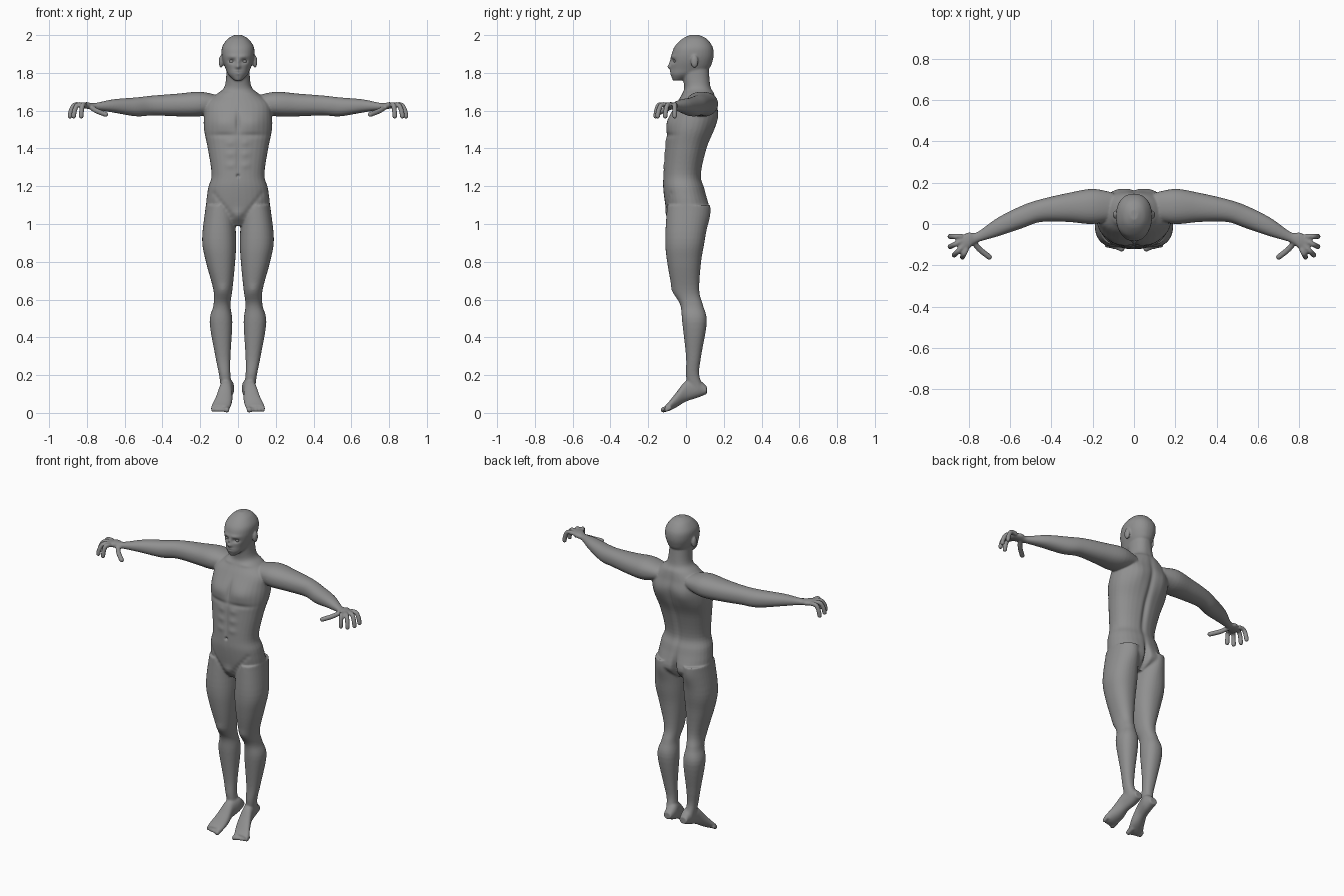
import bpy
import bmesh
from math import cos, sin, pi, exp, copysign
from mathutils import Vector, Matrix

if "Cube" in bpy.data.objects:
    bpy.data.objects.remove(bpy.data.objects["Cube"], do_unlink=True)

GREY = (.28, .28, .28, 1)
skin = bpy.data.materials.new("clay grey")
skin.use_nodes = True
skin.diffuse_color = GREY
skin.node_tree.nodes["Principled BSDF"].inputs["Base Color"].default_value = GREY

SIDES = 32
STEPS = 5
ROUNDNESS = .9
bm = bmesh.new()


def smooth_rows(rows):
    """Catmull-Rom interpolation between rows of numbers."""
    rows = list(rows)
    padded = rows[:1] + rows + rows[-1:]
    out = []
    for quad in zip(padded, padded[1:], padded[2:], padded[3:]):
        for k in range(STEPS):
            t = k / STEPS
            out.append([b + t * (c - a + t * (2 * a - 5 * b + 4 * c - d
                        + t * (3 * b - a - 3 * c + d))) / 2
                        for a, b, c, d in zip(*quad)])
    return out + rows[-1:]


def circle():
    for i in range(SIDES):
        angle = 2 * pi * i / SIDES
        yield cos(angle), sin(angle)


def skin_rings(rings):
    """Bridge consecutive rings of points and cap both ends."""
    loops = [[bm.verts.new(point) for point in ring] for ring in rings]
    for low, high in zip(loops, loops[1:]):
        for i in range(SIDES):
            bm.faces.new((low[i - 1], low[i], high[i], high[i - 1]))
    bm.faces.new(loops[0])
    bm.faces.new(loops[-1])


def between(low, high, value):
    """Point on a slightly squared oval that spans low to high."""
    return (low + high + (high - low) * copysign(abs(value) ** ROUNDNESS, value)) / 2


def loft(axis, sections):
    """Each section is a position on the axis, then low and high of the other two."""
    rings = []
    for place, low_a, high_a, low_b, high_b in smooth_rows(sections.values()):
        ring = []
        for c, s in circle():
            point = [between(low_a, high_a, c), between(low_b, high_b, s)]
            point.insert("xyz".index(axis), place)
            ring.append(point)
        rings.append(ring)
    skin_rings(rings)


def symmetric_loft(sections):
    """Upright loft whose sections are height, half width, front and back."""
    loft("z", {name: (height, -half, half, front, back)
               for name, (height, half, front, back) in sections.items()})


def ellipsoid(centre, size):
    bmesh.ops.create_uvsphere(bm, u_segments=SIDES, v_segments=SIDES // 2, radius=1,
                              matrix=Matrix.LocRotScale(Vector(centre), None, Vector(size)))


def digit(points, radius):
    """Round finger or toe along a path, with a ball at the tip."""
    path = [Vector(point) for point in smooth_rows(points)]
    rings = []
    for i, point in enumerate(path):
        ahead = path[min(i + 1, len(path) - 1)] - path[max(i - 1, 0)]
        turn = ahead.to_track_quat("Z", "Y")
        rings.append([point + turn @ Vector((c, s, 0)) * radius for c, s in circle()])
    skin_rings(rings)
    ellipsoid(path[-1], [radius] * 3)


# Leg
loft("z", {
    "hip": (1.1, .02, .17, -.1, .12),
    "upper thigh": (.92, .01, .19, -.11, .1),
    "thigh": (.8, .015, .17, -.1, .08),
    "knee": (.65, .03, .13, -.07, .07),
    "below knee": (.57, .04, .13, -.03, .09),
    "calf": (.48, .03, .15, -.02, .11),
    "shin": (.3, .04, .12, 0, .08),
    "ankle": (.2, .04, .1, 0, .07),
    "heel": (.12, .03, .09, .01, .1),
})

# Foot with the heel raised
loft("y", {
    "heel": (.11, .03, .08, .1, .14),
    "ankle": (.06, .02, .09, .08, .18),
    "instep": (0, .03, .1, .06, .17),
    "arch": (-.05, .03, .12, .03, .11),
    "ball": (-.09, .04, .14, .01, .06),
    "toe roots": (-.11, .05, .14, .01, .04),
})
for i in range(5):
    x = .06 + i * .018
    tip = i * .004 - .12
    digit([(x, -.08, .03), (x, tip, .016)], .011 if i else .015)

# Arm and palm
loft("x", {
    "inside shoulder": (.1, .02, .15, 1.6, 1.68),
    "shoulder": (.2, 0, .17, 1.57, 1.7),
    "upper arm": (.32, .01, .15, 1.57, 1.69),
    "elbow": (.45, .01, .12, 1.575, 1.68),
    "forearm": (.54, -.02, .09, 1.57, 1.67),
    "lower forearm": (.66, -.06, .03, 1.59, 1.66),
    "wrist": (.76, -.09, -.04, 1.605, 1.64),
    "palm": (.8, -.12, -.04, 1.61, 1.645),
    "knuckles": (.84, -.13, -.06, 1.615, 1.64),
})

# Curled fingers, from index to little, then the thumb
for knuckle, tip in [((.81, -.12), (.83, -.16)), ((.82, -.1), (.87, -.15)),
                     ((.83, -.08), (.89, -.11)), ((.83, -.06), (.89, -.06))]:
    start, end = Vector(knuckle), Vector(tip)
    digit([(*start.lerp(end, reach), 1.63 - drop)
           for reach, drop in [(0, 0), (.6, 0), (.9, .03), (1, .06)]], .013)
digit([(.78, -.08, 1.62), (.75, -.12, 1.6), (.7, -.16, 1.58)], .014)

# Ear
ellipsoid((.09, .045, 1.86), (.012, .02, .034))

# Repeat the limbs and ear on the other side
copies = bmesh.ops.duplicate(bm, geom=bm.verts[:] + bm.edges[:] + bm.faces[:])["geom"]
for part in copies:
    if isinstance(part, bmesh.types.BMVert):
        part.co.x *= -1

# Torso and neck
symmetric_loft({
    "crotch": (.99, .05, -.06, .06),
    "pelvis": (1.06, .16, -.1, .12),
    "hips": (1.18, .16, -.12, .1),
    "waist": (1.26, .14, -.12, .08),
    "ribs": (1.4, .16, -.11, .11),
    "chest": (1.5, .18, -.1, .15),
    "armpits": (1.58, .18, -.08, .17),
    "shoulders": (1.64, .17, -.05, .16),
    "collar": (1.69, .11, -.02, .15),
    "neck": (1.73, .07, -.01, .13),
    "skull base": (1.83, .06, -.03, .12),
})

# Head
symmetric_loft({
    "under chin": (1.76, .02, -.07, -.02),
    "jaw": (1.79, .05, -.08, .06),
    "mouth": (1.82, .065, -.08, .12),
    "eyes": (1.86, .08, -.08, .14),
    "forehead": (1.9, .087, -.075, .147),
    "hairline": (1.94, .083, -.06, .14),
    "upper skull": (1.98, .055, -.02, .11),
    "crown": (2, .02, .02, .07),
})
bmesh.ops.recalc_face_normals(bm, faces=bm.faces[:])

# Fuse the parts into one continuous skin
mesh = bpy.data.meshes.new("rough body")
bm.to_mesh(mesh)
body = bpy.data.objects.new("body", mesh)
bpy.context.collection.objects.link(body)
fuse = body.modifiers.new("fuse", "REMESH")
fuse.mode = "VOXEL"
fuse.voxel_size = .005
relax = body.modifiers.new("relax", "SMOOTH")
relax.iterations = 7
bpy.context.view_layer.update()
graph = bpy.context.evaluated_depsgraph_get()
fused = bpy.data.meshes.new_from_object(body.evaluated_get(graph))
body.modifiers.clear()
body.data = fused

# Sculpting strokes on the front or back, repeated on both sides
strokes = []


def stroke(x, z, wide, tall, lift, facing="front"):
    strokes.append((x, z, wide, tall, lift, -1 if facing == "front" else 1))


stroke(x=.034, z=1.862, wide=.018, tall=.011, lift=-.016)  # eye socket
stroke(x=.03, z=1.887, wide=.03, tall=.01, lift=.005)  # brow
stroke(x=0, z=1.855, wide=.01, tall=.02, lift=.008)  # nose bridge
stroke(x=0, z=1.832, wide=.014, tall=.012, lift=.016)  # nose tip
stroke(x=0, z=1.803, wide=.025, tall=.012, lift=.006)  # lips
stroke(x=0, z=1.802, wide=.02, tall=.004, lift=-.005)  # mouth line
stroke(x=.085, z=1.54, wide=.08, tall=.05, lift=.016)  # chest muscle
stroke(x=.08, z=1.47, wide=.08, tall=.014, lift=-.006)  # chest crease
stroke(x=0, z=1.54, wide=.012, tall=.06, lift=-.01)  # breastbone
stroke(x=0, z=1.34, wide=.01, tall=.09, lift=-.005)  # belly groove
stroke(x=0, z=1.255, wide=.008, tall=.008, lift=-.012)  # navel
stroke(x=.09, z=1.69, wide=.05, tall=.01, lift=.007)  # collarbone
stroke(x=0, z=1.04, wide=.035, tall=.035, lift=.012)  # groin
stroke(x=.08, z=.65, wide=.03, tall=.03, lift=.006)  # kneecap
stroke(x=0, z=1.42, wide=.016, tall=.2, lift=-.014, facing="back")  # spine
stroke(x=.09, z=1.55, wide=.05, tall=.06, lift=.01, facing="back")  # shoulder blade
stroke(x=.085, z=1.05, wide=.06, tall=.07, lift=.014, facing="back")  # buttock
stroke(x=0, z=1.04, wide=.014, tall=.08, lift=-.035, facing="back")  # cleft
for row in range(3):  # stomach muscles
    stroke(x=.04, z=1.31 + row * .06, wide=.024, tall=.018, lift=.004)
for step in range(7):  # fold between belly and thigh
    stroke(x=.03 + step * .016, z=1.04 + step * .02, wide=.013, tall=.014, lift=-.004)

bm.clear()
bm.from_mesh(fused)
bm.normal_update()
for v in bm.verts:
    across, up = abs(v.co.x), v.co.z
    change = 0
    for x, z, wide, tall, lift, facing in strokes:
        if abs(up - z) < 3 * tall and v.normal.y * facing > 0:
            change += lift * exp(-((across - x) / wide) ** 2 - ((up - z) / tall) ** 2)
    v.co.y += change * v.normal.y
bm.to_mesh(fused)
bm.free()

# Eyeballs
parts = [body]
for name, side in (("left_eye", 1), ("right_eye", -1)):
    bpy.ops.mesh.primitive_uv_sphere_add(radius=.012, location=(side * .034, -.053, 1.861))
    eye = bpy.context.object
    eye.name = name
    parts.append(eye)

for part in parts:
    part.data.materials.clear()
    part.data.materials.append(skin)
    part.data.shade_smooth()
